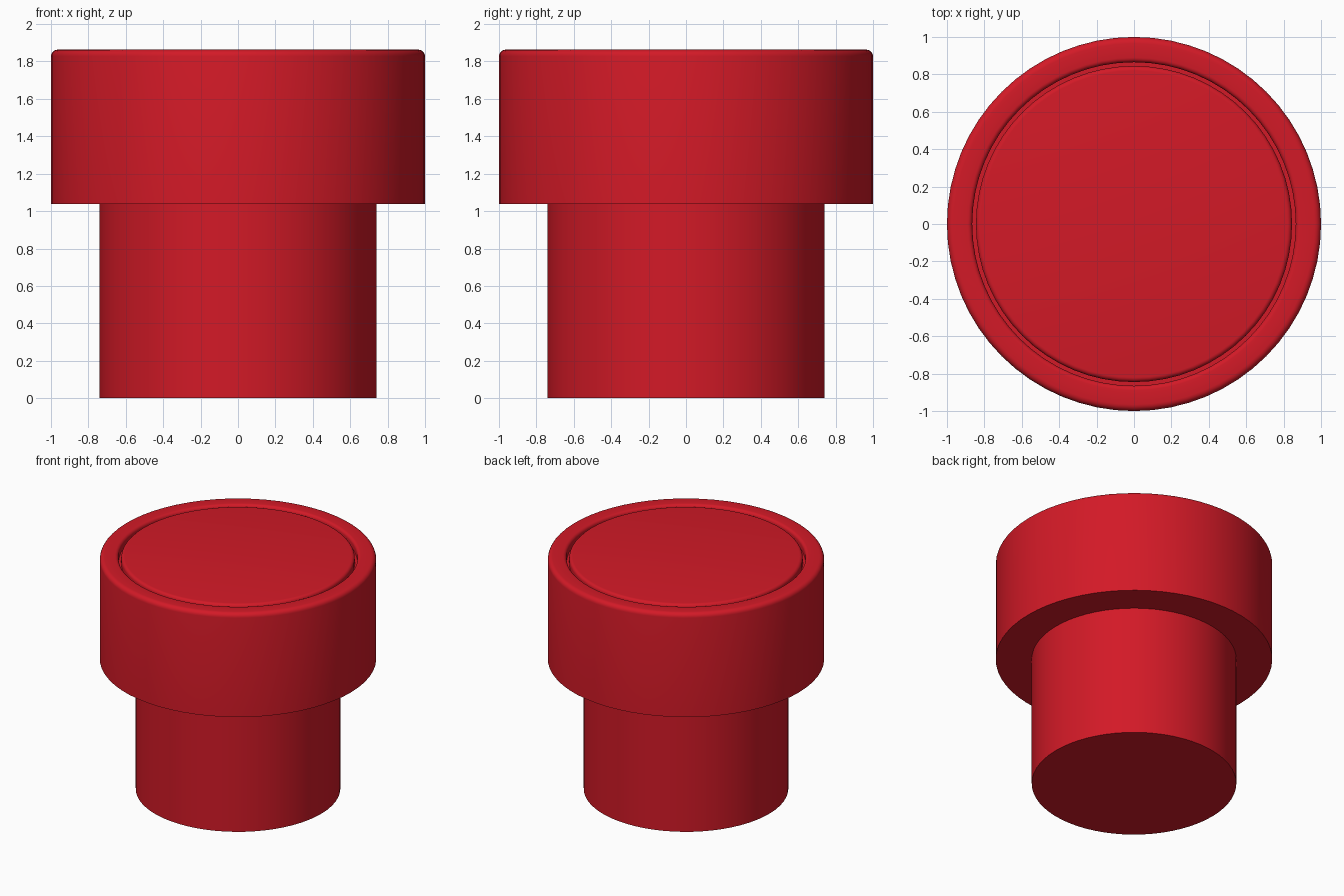
import bpy, bmesh, math

if "Cube" in bpy.data.objects:
    bpy.data.objects.remove(bpy.data.objects["Cube"])

SIDES = 64
STEM_R, CAP_R = 0.74, 1.0
CAP_Z, TOP_Z = 1.037, 1.863
GAP_IN, GAP_OUT, FLOOR_Z = 0.845, 0.865, 1.80

red = bpy.data.materials.new("red_plastic")
red.diffuse_color = (0.65, 0.01, 0.02, 1)
red.use_nodes = True
red.node_tree.nodes["Principled BSDF"].inputs["Base Color"].default_value = red.diffuse_color


def arc(cr, cz, rad, a0, a1, n=5):
    """Rounded corner as (radius, height) points."""
    angles = [math.radians(a0 + (a1 - a0) * i / n) for i in range(n + 1)]
    return [(cr + rad * math.cos(a), cz + rad * math.sin(a)) for a in angles]


def lathe(name, profile):
    """Spin a (radius, height) profile about z; radius 0 closes with a cap."""
    bm = bmesh.new()
    rings = []
    for r, z in profile:
        if r == 0:
            continue
        rings.append([bm.verts.new((r * math.cos(t), r * math.sin(t), z))
                      for t in (2 * math.pi * i / SIDES for i in range(SIDES))])
    for a, b in zip(rings, rings[1:]):
        for i in range(SIDES):
            j = (i + 1) % SIDES
            bm.faces.new((a[i], a[j], b[j], b[i]))
    if profile[0][0] == 0:
        bm.faces.new(rings[0][::-1])
    if profile[-1][0] == 0:
        bm.faces.new(rings[-1])
    mesh = bpy.data.meshes.new(name)
    bm.to_mesh(mesh)
    bm.free()
    mesh.materials.append(red)
    obj = bpy.data.objects.new(name, mesh)
    bpy.context.collection.objects.link(obj)
    bpy.ops.object.select_all(action='DESELECT')
    obj.select_set(True)
    bpy.context.view_layer.objects.active = obj
    bpy.ops.object.shade_smooth_by_angle(angle=math.radians(30))
    return obj


# Narrow stem, closed underneath
lathe("stem", [(0, 0), (STEM_R, 0), (STEM_R, CAP_Z)])

# Wide collar: underside, wall, rounded rim, and the groove around the button
R1, R2 = 0.035, 0.025
lathe("collar", [(STEM_R, CAP_Z), (CAP_R, CAP_Z)]
      + arc(CAP_R - R1, TOP_Z - R1, R1, 0, 90)
      + arc(GAP_OUT + R2, TOP_Z - R2, R2, 90, 180)
      + [(GAP_OUT, FLOOR_Z), (GAP_IN, FLOOR_Z)])

# Flush button face with a rounded edge
lathe("button_face", [(GAP_IN, FLOOR_Z)]
      + arc(GAP_IN - R2, TOP_Z - R2, R2, 0, 90) + [(0, TOP_Z)])
